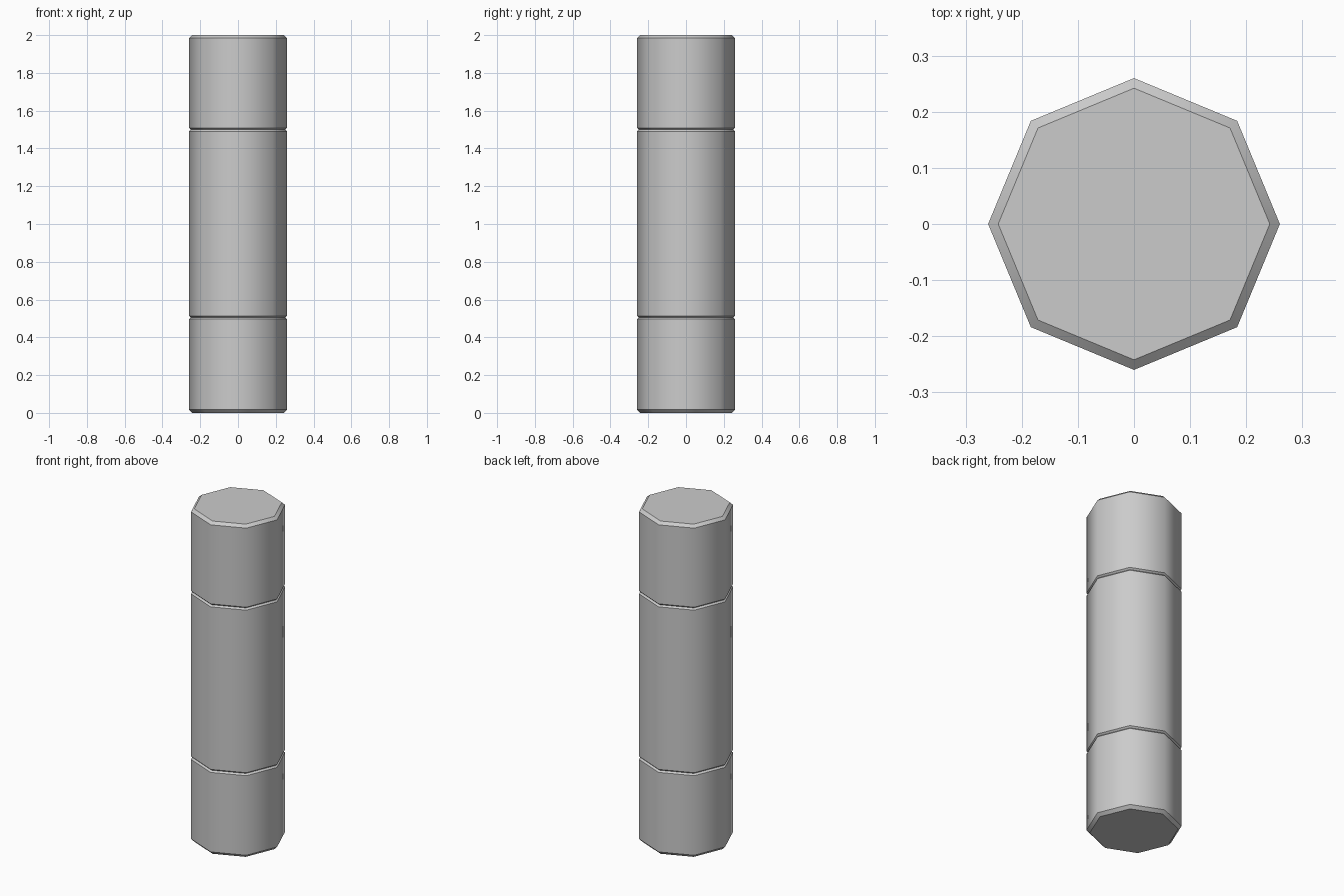
import bpy, bmesh
from math import cos, sin, tau

if "Cube" in bpy.data.objects:
    bpy.data.objects.remove(bpy.data.objects["Cube"])

SIDES = 8
R = 0.26


def groove(z, half=0.009, depth=0.01):
    return [(R, z - half), (R - depth, z), (R, z + half)]


# Profile (radius, height) of the octagonal pillar: chamfered ends, two V grooves
profile = ([(R - 0.018, 0.0), (R, 0.018)] + groove(0.505) + groove(1.5)
           + [(R, 1.984), (R - 0.018, 2.0)])

bm = bmesh.new()
rings = [[bm.verts.new((r * cos(tau * i / SIDES), r * sin(tau * i / SIDES), z))
          for i in range(SIDES)] for r, z in profile]

# Side bands, smooth around the pillar
for low, high in zip(rings, rings[1:]):
    for i in range(SIDES):
        j = (i + 1) % SIDES
        bm.faces.new((low[i], low[j], high[j], high[i])).smooth = True

# End caps
bm.faces.new(rings[0][::-1])
bm.faces.new(rings[-1])

# Horizontal edges stay crisp
for e in bm.edges:
    e.smooth = abs(e.verts[0].co.z - e.verts[1].co.z) > 1e-5

mesh = bpy.data.meshes.new("pillar")
bm.to_mesh(mesh)
bm.free()
bpy.context.collection.objects.link(bpy.data.objects.new("pillar", mesh))
